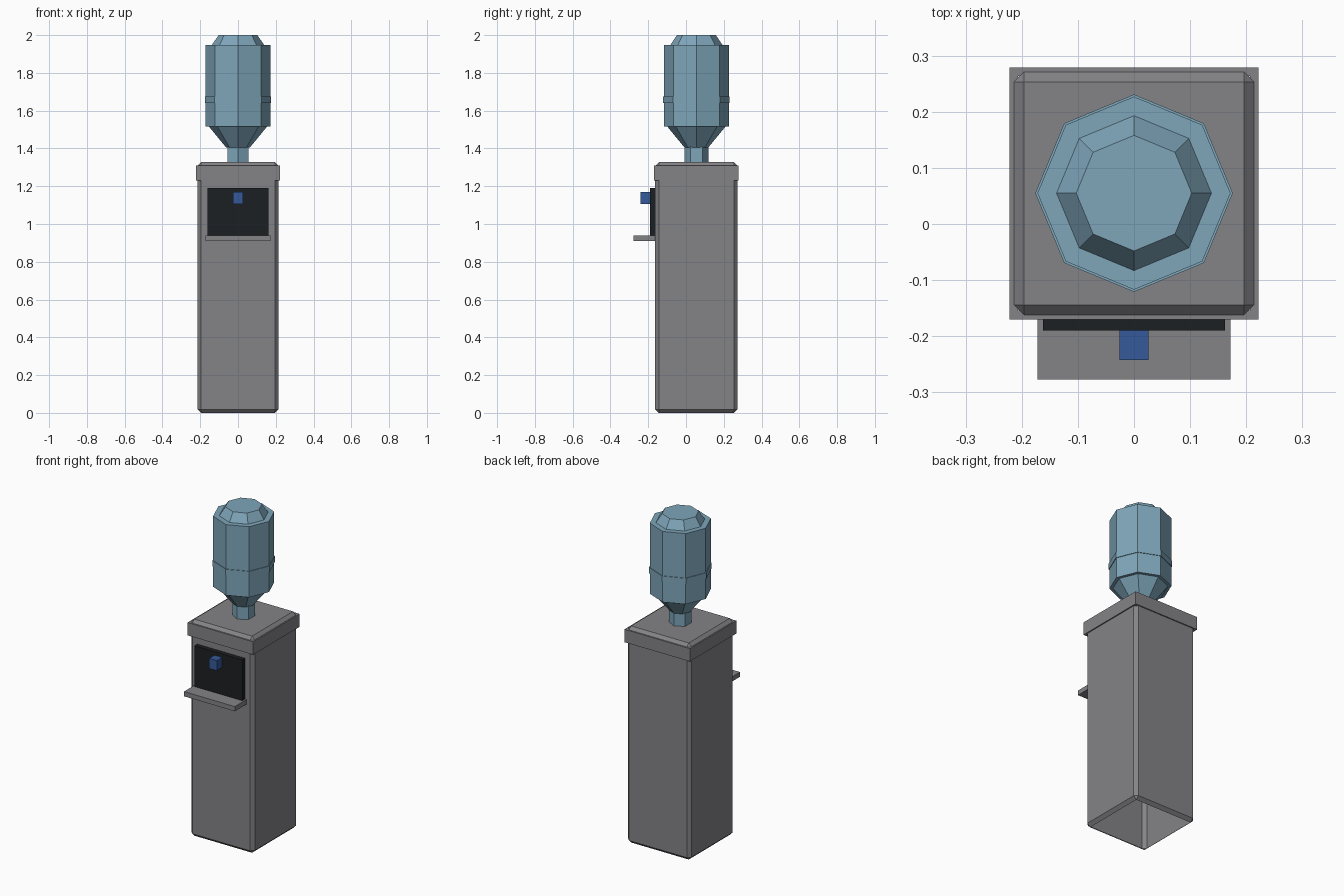
import bpy, bmesh, math
from mathutils import Matrix, Vector

if "Cube" in bpy.data.objects:
    bpy.data.objects.remove(bpy.data.objects["Cube"])

BOTTLE_Y = 0.055


def material(name, rgb):
    m = bpy.data.materials.new(name)
    m.diffuse_color = (*rgb, 1)
    m.use_nodes = True
    m.node_tree.nodes["Principled BSDF"].inputs["Base Color"].default_value = m.diffuse_color
    return m


grey = material("cabinet_grey", (0.23, 0.23, 0.245))
blue_glass = material("bottle_blue", (0.21, 0.38, 0.49))
black = material("panel_black", (0.012, 0.014, 0.016))
blue = material("tap_blue", (0.035, 0.10, 0.32))


def finish(name, bm, mat):
    bmesh.ops.recalc_face_normals(bm, faces=bm.faces)
    me = bpy.data.meshes.new(name)
    bm.to_mesh(me)
    bm.free()
    ob = bpy.data.objects.new(name, me)
    bpy.context.collection.objects.link(ob)
    me.materials.append(mat)
    return ob


def box_bm(x, y0, y1, z0, z1):
    """Box symmetric about x = 0."""
    bm = bmesh.new()
    centre = Vector((0, (y0 + y1) / 2, (z0 + z1) / 2))
    scale = Matrix.Diagonal((2 * x, y1 - y0, z1 - z0, 1))
    bmesh.ops.create_cube(bm, size=1, matrix=Matrix.Translation(centre) @ scale)
    bm.normal_update()
    return bm


def lathe(name, profile, sides, mat):
    """Closed low-poly turned part from (radius, z) points, a vertex facing back."""
    bm = bmesh.new()
    rings = []
    for r, z in profile:
        angles = [math.pi / 2 + math.tau * i / sides for i in range(sides)]
        rings.append([bm.verts.new((r * math.cos(a), BOTTLE_Y + r * math.sin(a), z))
                      for a in angles])
    for a, b in zip(rings, rings[1:]):
        for i in range(sides):
            j = (i + 1) % sides
            bm.faces.new((a[i], a[j], b[j], b[i]))
    bm.faces.new(rings[0][::-1])
    bm.faces.new(rings[-1])
    return finish(name, bm, mat)


# Cabinet: chamfered box, open underneath
bm = box_bm(0.215, -0.163, 0.272, 0, 1.327)
bmesh.ops.bevel(bm, geom=bm.edges[:], offset=0.019, segments=1, affect='EDGES')
bm.normal_update()
bmesh.ops.delete(bm, geom=[f for f in bm.faces if f.normal.z < -0.99], context='FACES')
finish("cabinet", bm, grey)

# Collar: rim around the cabinet top, overlapping its chamfered corners
bm = box_bm(0.222, -0.17, 0.279, 1.23, 1.309)
caps = [f for f in bm.faces if abs(f.normal.z) > 0.9]
bmesh.ops.inset_individual(bm, faces=caps, thickness=0.022)
bmesh.ops.delete(bm, geom=caps, context='FACES_ONLY')
finish("collar", bm, grey)

# Dispensing panel, tap and drip tray
finish("dispensing_panel", box_bm(0.162, -0.19, -0.16, 0.937, 1.19), black)
finish("tap", box_bm(0.026, -0.242, -0.188, 1.107, 1.169), blue)
finish("drip_tray", box_bm(0.172, -0.277, -0.16, 0.911, 0.94), grey)

# Water bottle
lathe("bottle_body", [(0.172, 1.515), (0.172, 1.948)], 8, blue_glass)
lathe("bottle_band", [(0.176, 1.64), (0.176, 1.676)], 8, blue_glass)
lathe("bottle_base", [(0.138, 1.94), (0.138, 1.948), (0.103, 2.0)], 8, blue_glass)
lathe("bottle_shoulder", [(0.063, 1.405), (0.155, 1.517)], 8, blue_glass)
lathe("bottle_neck", [(0.063, 1.32), (0.063, 1.41)], 6, blue_glass)
